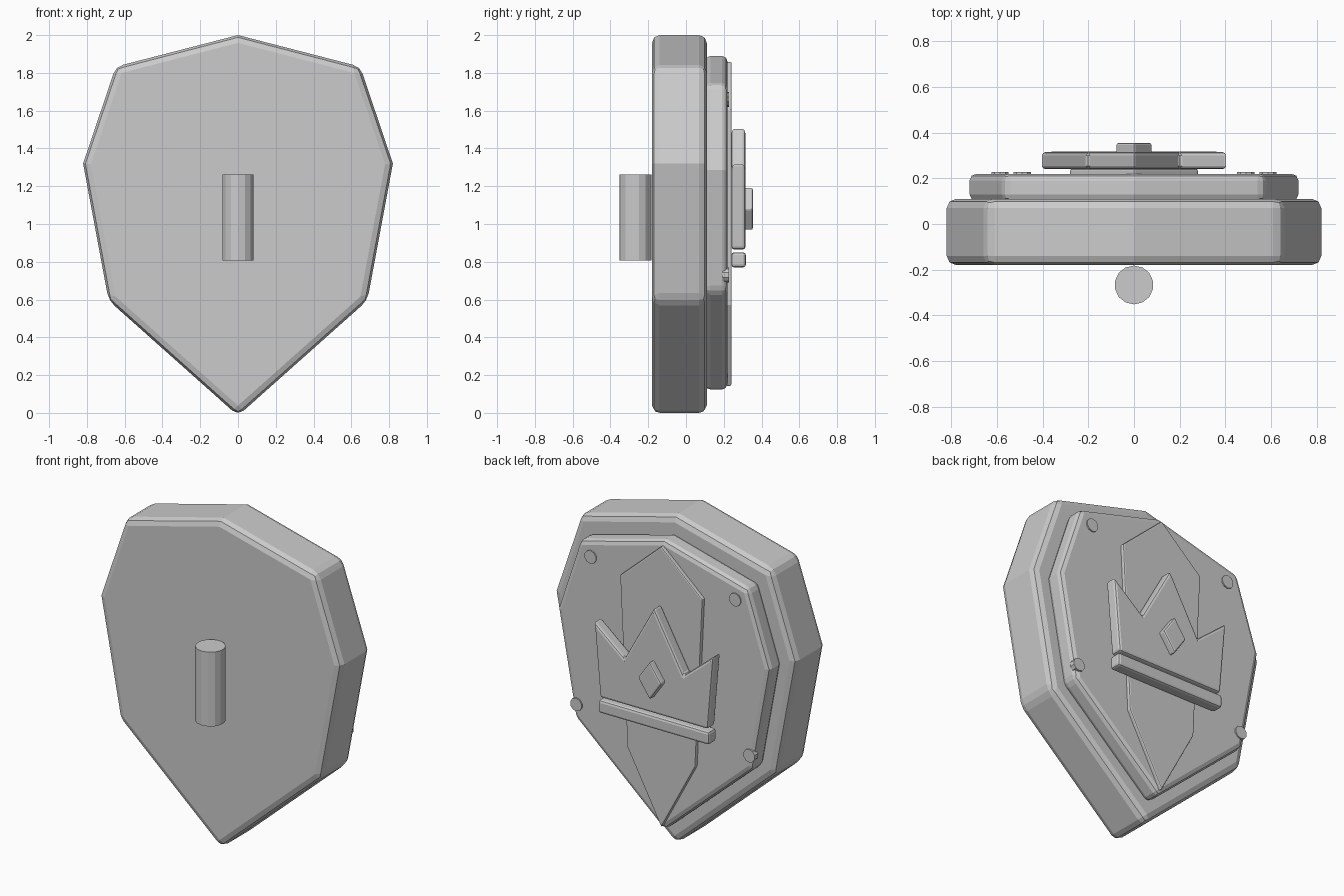
import bpy, bmesh, math

if "Cube" in bpy.data.objects:
    bpy.data.objects.remove(bpy.data.objects["Cube"])


def plate(name, half, y0, y1, bevel=0.0, segments=2):
    """Extrude a mirrored (x, z) half outline, listed top to bottom, from y0 to y1."""
    pts = half + [(-x, z) for x, z in reversed(half) if x > 0]
    bm = bmesh.new()
    face = bm.faces.new([bm.verts.new((x, y0, z)) for x, z in pts])
    ext = bmesh.ops.extrude_face_region(bm, geom=[face])
    verts = [v for v in ext["geom"] if isinstance(v, bmesh.types.BMVert)]
    bmesh.ops.translate(bm, verts=verts, vec=(0, y1 - y0, 0))
    bmesh.ops.recalc_face_normals(bm, faces=bm.faces)
    mesh = bpy.data.meshes.new(name)
    bm.to_mesh(mesh)
    bm.free()
    obj = bpy.data.objects.new(name, mesh)
    bpy.context.collection.objects.link(obj)
    if bevel:
        mod = obj.modifiers.new("Bevel", 'BEVEL')
        mod.width = bevel
        mod.segments = segments
        mod.limit_method = 'ANGLE'
        mod.angle_limit = math.radians(36)
    return obj


def cylinder(name, sides, radius, depth, loc, rot=(0, 0, 0)):
    bpy.ops.mesh.primitive_cylinder_add(vertices=sides, radius=radius, depth=depth,
                                        location=loc, rotation=rot)
    bpy.context.object.name = name


# Shield body and raised inner panel
plate("shield_body",
      [(0, 2.0), (0.647, 1.833), (0.82, 1.32), (0.685, 0.595), (0, -0.015)],
      -0.18, 0.11, 0.04)
plate("inner_panel",
      [(0, 1.89), (0.57, 1.74), (0.72, 1.285), (0.603, 0.645), (0, 0.113)],
      0.10, 0.22, 0.03)

# Central stripe
plate("centre_stripe",
      [(0, 1.86), (0.28, 1.61), (0.23, 0.57), (0, 0.14)],
      0.21, 0.242, 0.008)

# Crown emblem, its band and gem
plate("crown",
      [(0, 1.51), (0.2, 1.15), (0.405, 1.32), (0.365, 0.865)],
      0.24, 0.315, 0.015)
plate("crown_band", [(0.375, 0.85), (0.375, 0.77)], 0.24, 0.317, 0.015)
plate("crown_gem", [(0, 1.195), (0.08, 1.08), (0, 0.965)], 0.305, 0.355, 0.01)

# Rivets, mirrored left and right
for side, s in (("left", -1), ("right", 1)):
    for level, x, z in (("upper", 0.49, 1.66), ("lower", 0.587, 0.73)):
        cylinder(f"rivet_{level}_{side}", 10, 0.04, 0.034,
                 (s * x, 0.211, z), (math.pi / 2, 0, 0))

# Hand grip
cylinder("hand_grip", 14, 0.085, 0.455, (0, -0.267, 1.035))
